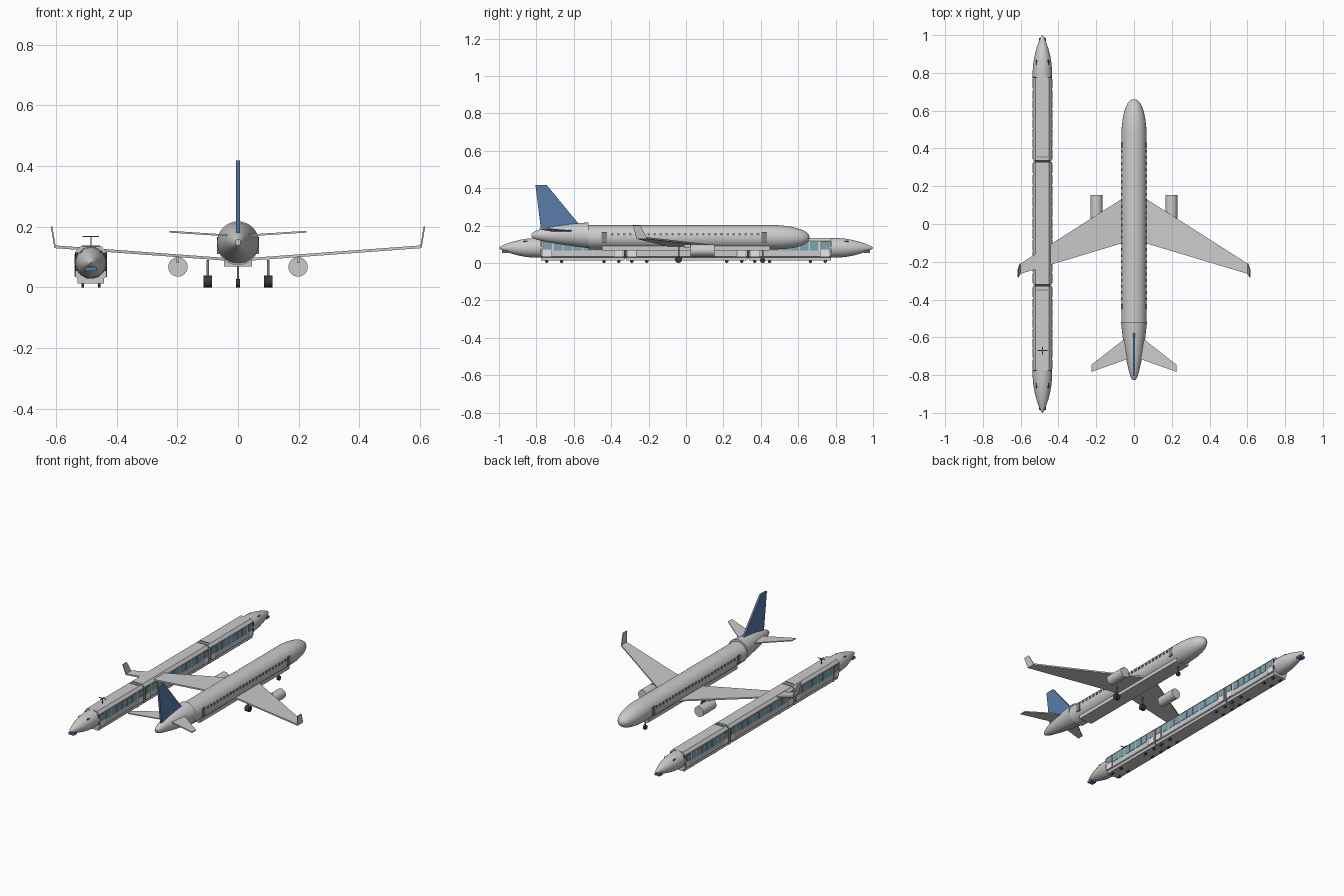
import bpy, bmesh, math
from mathutils import Vector, Matrix

cube = bpy.data.objects.get("Cube")
if cube:
    bpy.data.objects.remove(cube)


def material(name, r, g, b):
    m = bpy.data.materials.new(name)
    m.use_nodes = True
    m.diffuse_color = (r, g, b, 1)
    m.node_tree.nodes["Principled BSDF"].inputs["Base Color"].default_value = (r, g, b, 1)
    return m


GREY = material("light_grey", 0.6, 0.6, 0.6)
BLUE = material("blue", 0.1, 0.2, 0.4)
GLASS = material("pale_glass", 0.2, 0.37, 0.45)
WHITE = material("white", 0.95, 0.95, 0.95)
SLATE = material("slate_grey", 0.22, 0.23, 0.24)
DARK = material("dark_rubber", 0.04, 0.04, 0.04)


def finish(name, bm, mat, smooth=False):
    bmesh.ops.recalc_face_normals(bm, faces=bm.faces[:])
    mesh = bpy.data.meshes.new(name)
    bm.to_mesh(mesh)
    bm.free()
    mesh.materials.append(mat)
    ob = bpy.data.objects.new(name, mesh)
    bpy.context.collection.objects.link(ob)
    if smooth:
        bpy.ops.object.select_all(action="DESELECT")
        ob.select_set(True)
        bpy.context.view_layer.objects.active = ob
        bpy.ops.object.shade_smooth_by_angle(angle=math.radians(35))
    return ob


def boxes(name, items, mat):
    """One object from several (centre, size) boxes."""
    bm = bmesh.new()
    for c, s in items:
        bmesh.ops.create_cube(bm, size=1, matrix=Matrix.Translation(c) @ Matrix.Diagonal((*s, 1)))
    return finish(name, bm, mat)


def cylinders(name, items, mat, axis="X"):
    """One object from several (centre, radius, length) cylinders."""
    bm = bmesh.new()
    turn = Matrix.Rotation(math.pi / 2, 4, "Y" if axis == "X" else "X")
    for c, r, d in items:
        bmesh.ops.create_cone(bm, cap_ends=True, segments=24, radius1=r, radius2=r, depth=d,
                              matrix=Matrix.Translation(c) @ turn)
    return finish(name, bm, mat, True)


def slab(name, outline, thickness, mat):
    """Flat outline pushed along a thickness vector."""
    bm = bmesh.new()
    face = bm.faces.new([bm.verts.new(p) for p in outline])
    out = bmesh.ops.extrude_face_region(bm, geom=[face])
    moved = [v for v in out["geom"] if isinstance(v, bmesh.types.BMVert)]
    bmesh.ops.translate(bm, verts=moved, vec=Vector(thickness))
    return finish(name, bm, mat)


def loft(name, x, sections, mat, segments=32):
    """Elliptical sections (y, half width, centre z, half height) joined along y."""
    bm = bmesh.new()
    rings = []
    for y, rx, zc, rz in sections:
        angles = [math.tau * i / segments for i in range(segments)]
        rings.append([bm.verts.new((x + rx * math.cos(a), y, zc + rz * math.sin(a))) for a in angles])
    for a, b in zip(rings, rings[1:]):
        for i in range(segments):
            j = (i + 1) % segments
            bm.faces.new((a[i], a[j], b[j], b[i]))
    bm.faces.new(rings[0])
    bm.faces.new(rings[-1])
    return finish(name, bm, mat, True)


# Aircraft body
R, ZC = 0.067, 0.138
nose = [(0.46 + 0.2 * math.sin(t), R * math.cos(t) ** 0.85, ZC - 0.003 * math.sin(t), 0.065 * math.cos(t) ** 0.85)
        for t in [i * math.pi / 2 / 10 * 0.995 for i in range(11)]]
loft("fuselage", 0, [(-0.52, R, ZC, 0.065)] + nose, GREY)
loft("tail_cone", 0, [(-0.52, 0.069, 0.148, 0.069), (-0.6, 0.06, 0.15, 0.061), (-0.7, 0.045, 0.151, 0.047),
                      (-0.78, 0.027, 0.15, 0.03), (-0.81, 0.017, 0.149, 0.02), (-0.825, 0.009, 0.148, 0.01)], GREY)
boxes("belly_fairing", [((0, 0, 0.094), (0.092, 0.9, 0.052))], GREY)

# Tail fin
slab("tail_fin", [(-0.006, -0.805, 0.417), (-0.006, -0.745, 0.417), (-0.006, -0.57, 0.205),
                  (-0.006, -0.6, 0.18), (-0.006, -0.775, 0.175)], (0.012, 0, 0), BLUE)

# Paired wings, winglets, tailplanes, engines and gear
for s, side in ((1, "left"), (-1, "right")):
    slab(side + "_wing", [(s * 0.03, 0.155, 0.087), (s * 0.605, -0.212, 0.129),
                          (s * 0.605, -0.265, 0.129), (s * 0.03, -0.092, 0.087)], (0, 0, 0.009), GREY)
    slab(side + "_winglet", [(s * 0.6, -0.208, 0.129), (s * 0.6, -0.265, 0.129),
                             (s * 0.612, -0.283, 0.2), (s * 0.612, -0.243, 0.2)], (s * 0.005, 0, 0), GREY)
    slab(side + "_tailplane", [(s * 0.02, -0.585, 0.167), (s * 0.225, -0.745, 0.18),
                               (s * 0.225, -0.783, 0.18), (s * 0.02, -0.71, 0.167)], (0, 0, 0.006), GREY)
    cylinders(side + "_engine", [((s * 0.198, 0.088, 0.067), 0.032, 0.13)], GREY, "Y")
    boxes(side + "_pylon", [((s * 0.198, 0.025, 0.092), (0.008, 0.07, 0.025))], GREY)
    boxes(side + "_gear_leg", [((s * 0.1, -0.04, 0.055), (0.008, 0.008, 0.07))], SLATE)
    cylinders(side + "_gear_wheel", [((s * 0.1, -0.04, 0.019), 0.019, 0.027)], DARK)

    # Cabin windows and doors
    wx = s * (R - 0.001)
    boxes(side + "_cabin_windows", [((wx, -0.395 + 0.0325 * i, 0.153), (0.006, 0.014, 0.013))
                                    for i in range(25)], SLATE)
    boxes(side + "_cabin_doors", [((wx - s * 0.001, y, 0.137), (0.007, 0.028, 0.056))
                                  for y in (-0.437, 0.418)], SLATE)

boxes("nose_gear_leg", [((0, 0.41, 0.045), (0.007, 0.007, 0.06))], SLATE)
cylinders("nose_gear_wheel", [((0, 0.41, 0.014), 0.014, 0.014)], DARK)

# Train cars
TX = -0.485
half = [(0.044, 0.013), (0.044, 0.03), (0.051, 0.034), (0.051, 0.117), (0.036, 0.134)]
profile = half + [(-x, z) for x, z in reversed(half)]
cars = (("rear_car", 0.337, 0.775, 6), ("middle_car", -0.32, 0.328, 9), ("front_car", -0.775, -0.329, 6))
for name, y0, y1, count in cars:
    slab(name, [(TX + x, y0, z) for x, z in profile], (0, y1 - y0, 0), GREY)
    doors = (y0 + 0.032, y1 - 0.032)
    first, last = y0 + 0.065, y1 - 0.065
    pitch = (last - first) / count
    windows, panels, panes, frames = [], [], [], []
    for s in (1, -1):
        x = TX + s * 0.051
        windows += [((x, first + pitch * (i + 0.5), 0.09), (0.004, pitch - 0.006, 0.048)) for i in range(count)]
        for y in doors:
            frames.append(((x, y, 0.075), (0.003, 0.05, 0.084)))
            panels.append(((x, y, 0.053), (0.005, 0.042, 0.036)))
            panes.append(((x, y, 0.092), (0.005, 0.036, 0.034)))
    boxes(name + "_windows", windows, GLASS)
    boxes(name + "_door_frames", frames, SLATE)
    boxes(name + "_door_panels", panels, WHITE)
    boxes(name + "_door_panes", panes, GLASS)
    cylinders(name + "_wheels", [((TX + dx, y, 0.009), 0.009, 0.008) for dx in (-0.027, 0.027)
                                 for y in (y0 + 0.03, y0 + 0.11, y1 - 0.11, y1 - 0.03)], DARK)

boxes("gangways", [((TX, y, 0.072), (0.085, 0.03, 0.095)) for y in (-0.325, 0.332)], DARK)
boxes("roof_vents", [((TX, y, 0.135), (0.06, 0.005, 0.005)) for y in (-0.35, 0.355)], SLATE)

# Train noses with lamps, side panes and couplers
for s, end in ((1, "rear"), (-1, "front")):
    shape = ((0.77, 1), (0.81, 0.99), (0.85, 0.93), (0.89, 0.8), (0.93, 0.6), (0.965, 0.37), (0.99, 0.16), (1, 0.02))
    loft(end + "_nose", TX, [(s * y, 0.052 * k, 0.081, 0.053 * k) for y, k in shape], GREY)
    boxes(end + "_coupler", [((TX, s * 0.968, 0.06), (0.037, 0.034, 0.012))], BLUE)
    boxes(end + "_nose_panes", [((TX + dx, s * 0.855, 0.113), (0.006, 0.025, 0.01))
                                for dx in (-0.031, 0.031)], DARK)
    boxes(end + "_nose_joint", [((TX, s * 0.776, 0.084), (0.103, 0.006, 0.06))], DARK)

# Pantograph
boxes("pantograph", [((TX, -0.67, 0.15), (0.004, 0.006, 0.034)), ((TX, -0.67, 0.167), (0.054, 0.005, 0.003)),
                     ((TX, -0.67, 0.167), (0.004, 0.04, 0.003))], SLATE)
